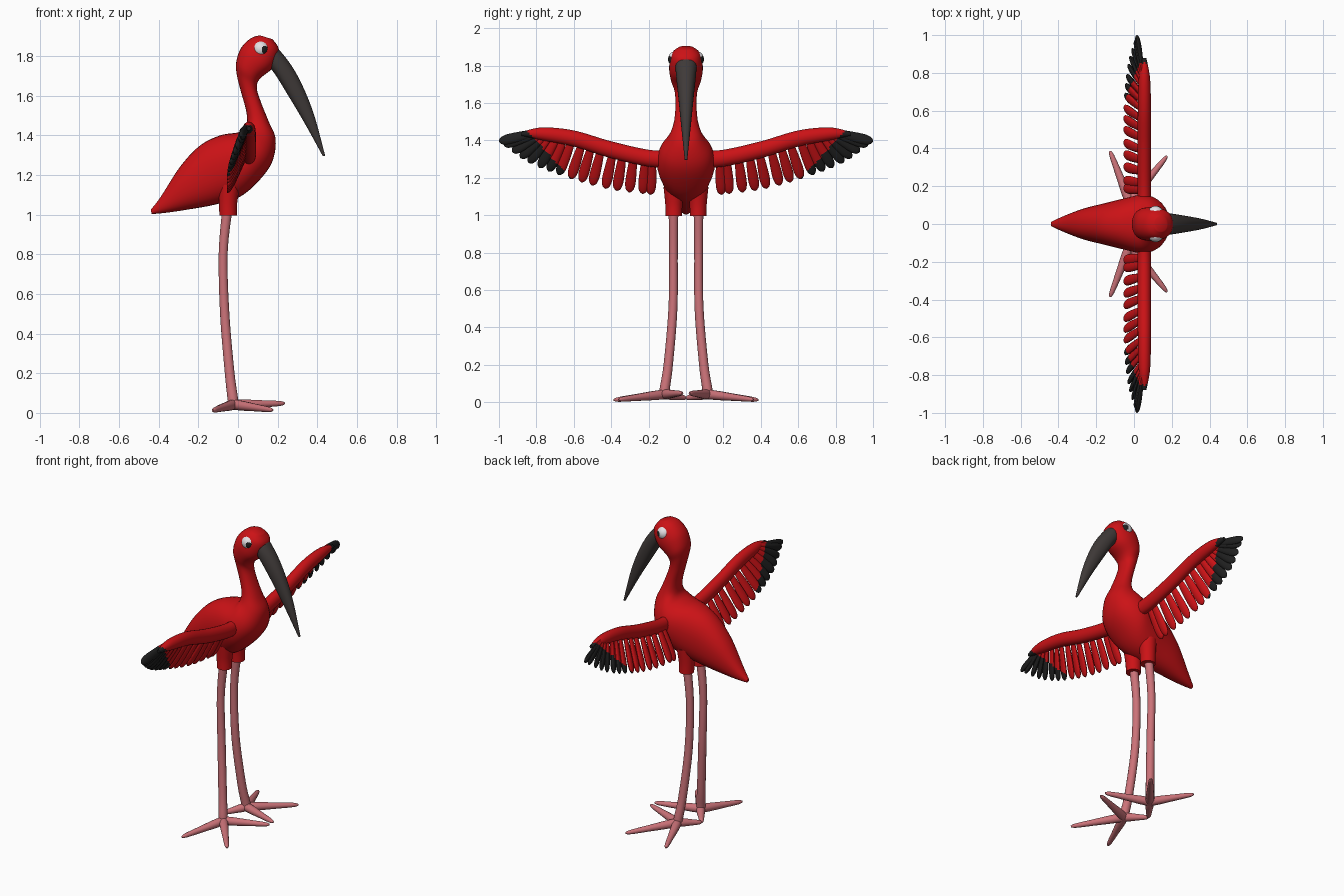
import bpy, bmesh, math
from mathutils import Vector as V

if "Cube" in bpy.data.objects:
    bpy.data.objects.remove(bpy.data.objects["Cube"])


def material(name, r, g, b):
    m = bpy.data.materials.new(name)
    m.diffuse_color = (r, g, b, 1)
    m.use_nodes = True
    m.node_tree.nodes["Principled BSDF"].inputs["Base Color"].default_value = m.diffuse_color
    return m


RED = material("scarlet", 0.60, 0.006, 0.008)
BLACK = material("feather_black", 0.014, 0.014, 0.014)
PINK = material("leg_pink", 0.60, 0.17, 0.19)
GREY = material("beak_grey", 0.05, 0.042, 0.04)
WHITE = material("eye_white", 0.78, 0.75, 0.78)


def spline(rows, steps):
    """Smooth (Catmull-Rom) interpolation through rows of numbers."""
    out, last = [], len(rows) - 1
    for i in range(last):
        quad = [rows[max(i - 1, 0)], rows[i], rows[i + 1], rows[min(i + 2, last)]]
        for k in range(steps):
            t = k / steps
            out.append([0.5 * (2 * b + (c - a) * t + (2 * a - 5 * b + 4 * c - d) * t * t
                               + (3 * b - a - 3 * c + d) * t ** 3) for a, b, c, d in zip(*quad)])
    return out + [list(rows[-1])]


def at(rows, t):
    """Point on the spline at fraction t."""
    pts = spline(rows, 20)
    return pts[round(t * (len(pts) - 1))]


def loft(bm, rings, n=20, power=1.0):
    """Skin rings given as (centre, half axis u, half axis v)."""
    def p(x):
        return math.copysign(abs(x) ** power, x)
    loops = []
    for c, u, v in rings:
        loops.append([bm.verts.new(c + u * p(math.cos(2 * math.pi * k / n))
                                   + v * p(math.sin(2 * math.pi * k / n))) for k in range(n)])
    for a, b in zip(loops, loops[1:]):
        for k in range(n):
            bm.faces.new((a[k], a[k - 1], b[k - 1], b[k]))
    bm.faces.new(loops[0])
    bm.faces.new(loops[-1])


def tube(bm, rows, steps=6, n=14):
    """Round tube through rows of (x, y, z, radius)."""
    pts = spline(rows, steps)
    rings = []
    for i, q in enumerate(pts):
        d = (V(pts[min(i + 1, len(pts) - 1)][:3]) - V(pts[max(i - 1, 0)][:3])).normalized()
        side = d.cross(V((0, 0, 1)) if abs(d.z) < 0.8 else V((1, 0, 0))).normalized()
        rings.append((V(q[:3]), side * q[3], d.cross(side) * q[3]))
    loft(bm, rings, n)


def finish(name, bm, mats, mirror=False, rule=None):
    bmesh.ops.recalc_face_normals(bm, faces=bm.faces)
    if rule:
        for f in bm.faces:
            f.material_index = int(rule(f.calc_center_median()))
    me = bpy.data.meshes.new(name)
    bm.to_mesh(me)
    bm.free()
    for m in mats:
        me.materials.append(m)
    me.shade_smooth()
    me.set_sharp_from_angle(angle=math.radians(50))
    ob = bpy.data.objects.new(name, me)
    bpy.context.collection.objects.link(ob)
    if mirror:
        mod = ob.modifiers.new("mirror", 'MIRROR')
        mod.use_axis = (False, True, False)
        mod.use_mirror_merge = False
    return ob


def profile_loft(name, rows, mat, power):
    """Rows: back x, z, front x, z of the side outline, then half width."""
    bm = bmesh.new()
    rings = []
    for ax, az, bx, bz, w in spline(rows, 5):
        a, b = V((ax, 0, az)), V((bx, 0, bz))
        rings.append(((a + b) / 2, (a - b) / 2, V((0, w, 0))))
    loft(bm, rings, 32, power)
    finish(name, bm, [mat])


# Body, neck and head in one skin, from tail tip to crown
profile_loft("body", [
    (-0.44, 1.025, -0.435, 1.003, 0.012),
    (-0.39, 1.09, -0.36, 1.01, 0.04),
    (-0.29, 1.245, -0.24, 1.028, 0.082),
    (-0.19, 1.35, -0.12, 1.05, 0.11),
    (-0.09, 1.40, 0.00, 1.085, 0.137),
    (0.00, 1.415, 0.09, 1.155, 0.155),
    (0.035, 1.435, 0.17, 1.26, 0.135),
    (0.046, 1.47, 0.19, 1.38, 0.088),
    (0.04, 1.53, 0.155, 1.47, 0.064),
    (0.015, 1.62, 0.115, 1.57, 0.056),
    (-0.005, 1.70, 0.095, 1.64, 0.062),
    (-0.01, 1.76, 0.11, 1.685, 0.08),
    (0.005, 1.82, 0.17, 1.735, 0.09),
    (0.03, 1.86, 0.20, 1.79, 0.086),
    (0.07, 1.893, 0.205, 1.84, 0.072),
    (0.11, 1.905, 0.175, 1.885, 0.04)], RED, 0.9)

# Curved beak
profile_loft("beak", [
    (0.15, 1.86, 0.14, 1.74, 0.05),
    (0.195, 1.845, 0.175, 1.725, 0.056),
    (0.29, 1.72, 0.26, 1.59, 0.043),
    (0.375, 1.53, 0.34, 1.455, 0.027),
    (0.44, 1.297, 0.428, 1.295, 0.007)], GREY, 0.9)

# Eyes with pupils facing outward and forward
bm = bmesh.new()
bmesh.ops.create_uvsphere(bm, u_segments=40, v_segments=24, radius=0.042)
eye, look = V((0.115, 0.054, 1.835)), V((0.52, 0.85, -0.05)).normalized()
bmesh.ops.translate(bm, verts=bm.verts, vec=eye)
finish("eyes", bm, [WHITE, BLACK], True, lambda c: (c - eye).normalized().dot(look) > 0.9)

# Thigh stumps
bm = bmesh.new()
tube(bm, [(-0.05, 0.065, 0.995, 0.044), (-0.05, 0.065, 1.06, 0.046), (-0.045, 0.065, 1.15, 0.055)], n=24)
finish("thighs", bm, [RED], True)

# Legs
bm = bmesh.new()
tube(bm, [(-0.055, 0.067, 1.02, 0.026), (-0.075, 0.067, 0.80, 0.023), (-0.067, 0.07, 0.50, 0.024),
          (-0.042, 0.095, 0.20, 0.025), (-0.026, 0.114, 0.07, 0.027), (-0.022, 0.116, 0.03, 0.026)])
finish("legs", bm, [PINK], True)

# Feet: four spread toes each
bm = bmesh.new()
base = V((-0.022, 0.116, 0.042))
for tip in [(0.175, 0.36, 0.014), (-0.127, 0.386, 0.012), (0.235, 0.02, 0.048), (-0.11, 0.0, 0.022)]:
    tip = V(tip)
    rows = [(*base.lerp(tip, t), r) for t, r in
            ((-0.05, 0.026), (0.2, 0.025), (0.55, 0.019), (0.9, 0.013), (1.0, 0.005))]
    tube(bm, rows, 4)
finish("toes", bm, [PINK], True)


# Wings: black beyond a slanted line near the tip
def is_black(c):
    return c.y > 0.65 + (c.z - 1.235) * 0.93


bm = bmesh.new()
arm = [(0.08, 1.30, 0.045, 0.035), (0.20, 1.305, 0.045, 0.036), (0.40, 1.35, 0.045, 0.036),
       (0.60, 1.41, 0.043, 0.035), (0.77, 1.435, 0.034, 0.03), (0.88, 1.435, 0.01, 0.01)]
loft(bm, [(V((0.055, y, z)), V((t, 0, 0)), V((0, 0, h))) for y, z, h, t in spline(arm, 10)])
finish("wing_arms", bm, [RED, BLACK], True, is_black)

# Flight feathers fanned along the wing
roots = [(0.18, 1.31), (0.38, 1.34), (0.58, 1.40), (0.73, 1.43), (0.80, 1.443)]
tips = [(0.19, 1.11), (0.42, 1.14), (0.65, 1.205), (0.85, 1.285), (1.0, 1.395)]
shape = [(0, 0.6), (0.3, 0.85), (0.7, 1.0), (0.88, 0.85), (0.96, 0.55), (1.0, 0.12)]
COUNT = 16
bm = bmesh.new()
for i in range(COUNT):
    (ry, rz), (ty, tz) = at(roots, i / (COUNT - 1)), at(tips, i / (COUNT - 1))
    root = V((0.045, ry, rz))
    tip = V((0.055 - 0.45 * (rz + 0.04 - tz), ty, tz))
    d = (tip - root).normalized()
    wide = d.cross(V((1, 0, 0.3))).normalized()
    thick = d.cross(wide)
    loft(bm, [(root.lerp(tip, t), wide * 0.028 * w, thick * 0.014 * w)
              for t, w in spline(shape, 6)], 12)
finish("wing_feathers", bm, [RED, BLACK], True, is_black)
